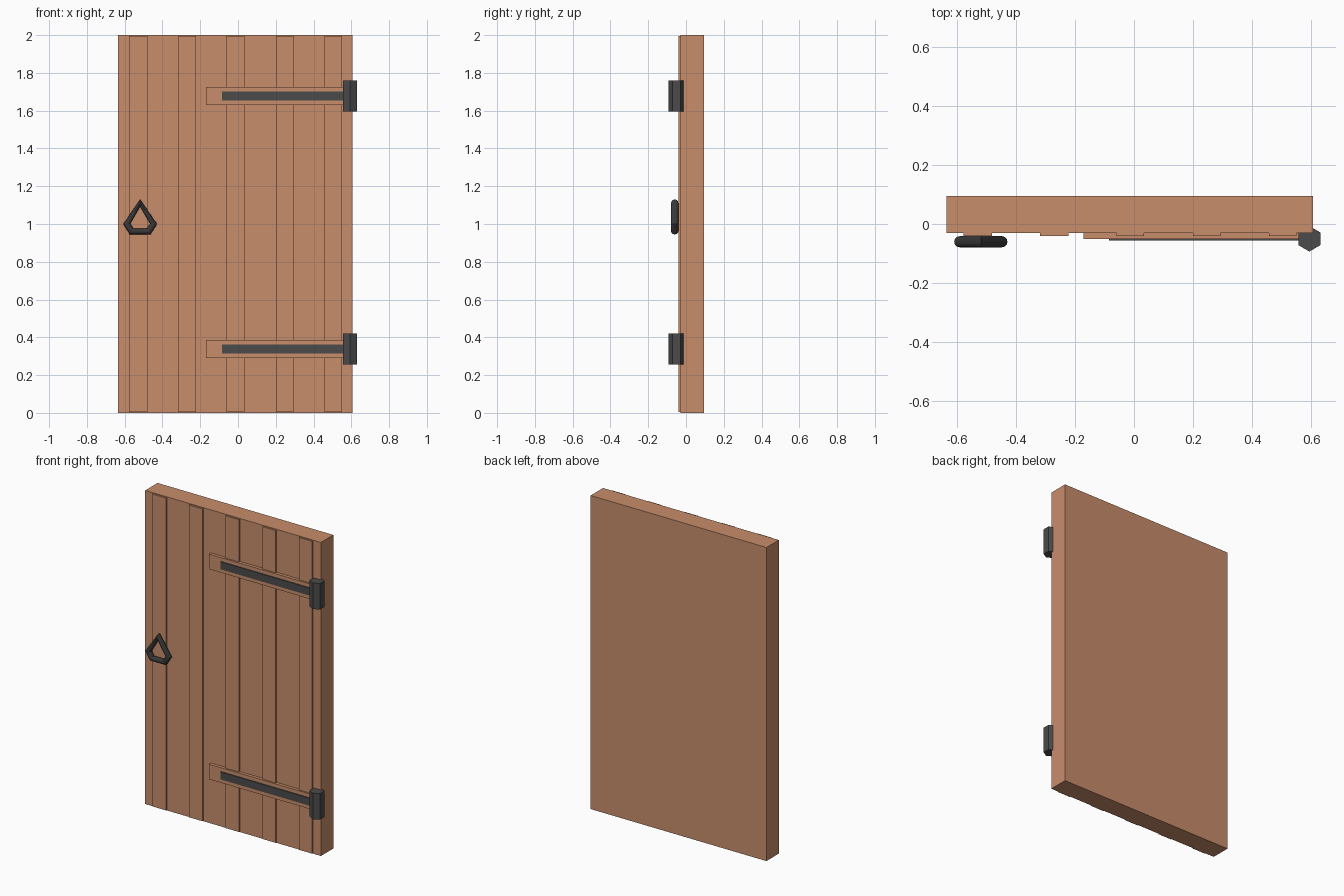
import bpy, bmesh, math

if "Cube" in bpy.data.objects:
    bpy.data.objects.remove(bpy.data.objects["Cube"])


def material(name, color):
    m = bpy.data.materials.new(name)
    m.diffuse_color = (*color, 1)
    m.use_nodes = True
    m.node_tree.nodes["Principled BSDF"].inputs["Base Color"].default_value = m.diffuse_color
    return m


WOOD = material("wood", (0.58, 0.27, 0.15))
IRON = material("iron", (0.07, 0.07, 0.07))
DARK_IRON = material("dark_iron", (0.04, 0.04, 0.04))


def box(name, x, y, z, mat):
    """Box from (min, max) ranges on each axis."""
    bpy.ops.mesh.primitive_cube_add(size=1)
    ob = bpy.context.object
    ob.name = name
    for v in ob.data.vertices:
        v.co = [r[0] if c < 0 else r[1] for c, r in zip(v.co, (x, y, z))]
    ob.data.materials.append(mat)
    return ob


# Door slab with raised planks on the front
box("door_panel", (-0.634, 0.606), (-0.03, 0.095), (0, 2), WOOD)
for i, (x0, x1) in enumerate([(-0.577, -0.48), (-0.318, -0.222), (-0.06, 0.034),
                              (0.2, 0.293), (0.457, 0.55)]):
    box(f"plank_{i + 1}", (x0, x1), (-0.04, -0.02), (0.004, 1.996), WOOD)

# Hinges: wooden backing, iron strap, hexagonal barrel
for side, z in (("lower", 0.338), ("upper", 1.678)):
    box(f"{side}_hinge_backing", (-0.17, 0.58), (-0.05, -0.02), (z - 0.048, z + 0.048), WOOD)
    box(f"{side}_hinge_strap", (-0.085, 0.59), (-0.056, -0.045), (z - 0.024, z + 0.024), IRON)
    bpy.ops.mesh.primitive_cylinder_add(vertices=6, radius=0.043, depth=0.166,
                                        location=(0.593, -0.05, z))
    barrel = bpy.context.object
    barrel.name = f"{side}_hinge_barrel"
    barrel.data.materials.append(IRON)

# Handle: five-cornered ring, round section between outer and inner outlines
CX, CY, SIDES = -0.518, -0.06, 12
outer = [(0, 1.13), (0.09, 1.0), (0.056, 0.945), (-0.056, 0.945), (-0.09, 1.0)]
inner = [(0, 1.092), (0.052, 1.002), (0.036, 0.976), (-0.036, 0.976), (-0.052, 1.002)]
bm = bmesh.new()
rings = []
for (ox, oz), (ix, iz) in zip(outer, inner):
    ring = []
    for k in range(SIDES):
        a = 2 * math.pi * k / SIDES
        t = (1 + math.cos(a)) / 2
        ring.append(bm.verts.new((CX + ix + (ox - ix) * t, CY + 0.019 * math.sin(a),
                                  iz + (oz - iz) * t)))
    rings.append(ring)
for r, ring in enumerate(rings):
    nxt = rings[(r + 1) % len(rings)]
    for k in range(SIDES):
        j = (k + 1) % SIDES
        bm.faces.new((ring[k], nxt[k], nxt[j], ring[j]))
bmesh.ops.recalc_face_normals(bm, faces=bm.faces)
mesh = bpy.data.meshes.new("handle")
bm.to_mesh(mesh)
bm.free()
mesh.materials.append(DARK_IRON)
handle = bpy.data.objects.new("handle", mesh)
bpy.context.collection.objects.link(handle)
bpy.ops.object.select_all(action="DESELECT")
handle.select_set(True)
bpy.context.view_layer.objects.active = handle
bpy.ops.object.shade_smooth_by_angle(angle=math.radians(35))
